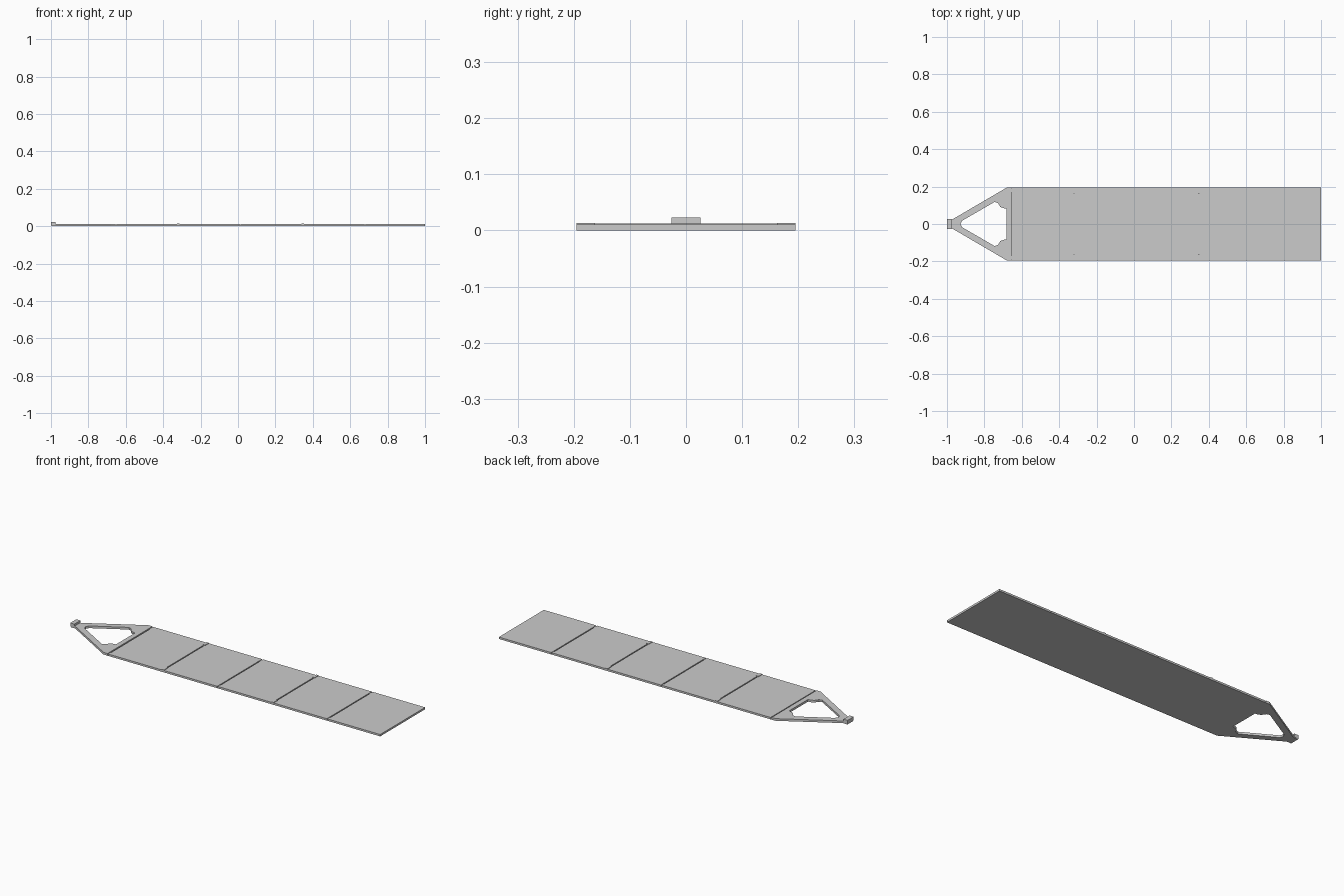
import bpy
import bmesh

if "Cube" in bpy.data.objects:
    bpy.data.objects.remove(bpy.data.objects["Cube"], do_unlink=True)

GREY = (0.6, 0.6, 0.6, 1.0)
grey = bpy.data.materials.new("plain grey")
grey.use_nodes = True
grey.diffuse_color = GREY
grey.node_tree.nodes["Principled BSDF"].inputs["Base Color"].default_value = GREY

HALF_WIDTH = 0.195
THICK = 0.0105
PITCH = 0.333
FIRST_JOINT = -0.653
GAP = 0.006


def finish(name, bm):
    bmesh.ops.recalc_face_normals(bm, faces=bm.faces)
    mesh = bpy.data.meshes.new(name)
    bm.to_mesh(mesh)
    bm.free()
    mesh.materials.append(grey)
    obj = bpy.data.objects.new(name, mesh)
    bpy.context.collection.objects.link(obj)
    return obj


def prism(name, outline, z0, z1):
    """Extrude a flat xy outline from z0 to z1."""
    bm = bmesh.new()
    base = bm.faces.new([bm.verts.new((x, y, z0)) for x, y in outline])
    top = bmesh.ops.extrude_face_region(bm, geom=[base])["geom"]
    for v in top:
        if isinstance(v, bmesh.types.BMVert):
            v.co.z = z1
    # Leave the centre plane open so mirrored halves join cleanly
    seam = [f for f in bm.faces if all(abs(v.co.y) < 1e-5 for v in f.verts)]
    bmesh.ops.delete(bm, geom=seam, context="FACES_ONLY")
    return finish(name, bm)


def box(name, x0, x1, y0, y1, z0, z1):
    return prism(name, [(x0, y0), (x1, y0), (x1, y1), (x0, y1)], z0, z1)


def mirror_y(obj):
    mod = obj.modifiers.new("mirror", "MIRROR")
    mod.use_axis = (False, True, False)
    mod.use_clip = True


# Triangular yoke: one half, mirrored across the centre line
yoke = prism("yoke", [
    (-0.998, 0), (-0.998, 0.025), (-0.972, 0.025), (-0.957, 0.033),
    (-0.68, HALF_WIDTH), (FIRST_JOINT - GAP / 2, HALF_WIDTH),
    (FIRST_JOINT - GAP / 2, 0), (-0.683, 0), (-0.683, 0.082),
    (-0.7, 0.085), (-0.715, 0.092), (-0.728, 0.112), (-0.745, 0.118),
    (-0.918, 0.018), (-0.927, 0),
], 0, 0.012)
mirror_y(yoke)

# Mounting block at the yoke tip
box("tip_block", -1.0, -0.975, -0.026, 0.026, 0.004, 0.0235)

# Five hinged panels with joints between them
for i in range(5):
    joint = FIRST_JOINT + i * PITCH
    end = 1.0 if i == 4 else joint + PITCH - GAP / 2
    box(f"panel_{i + 1}", joint + GAP / 2, end, -HALF_WIDTH, HALF_WIDTH, 0, THICK)

    # Thin web along the floor of the joint
    box(f"joint_strip_{i + 1}", joint - GAP / 2, joint + GAP / 2,
        -HALF_WIDTH, HALF_WIDTH, 0, 0.003)

    # Hinges stand proud on every second joint and are sunk in the others
    if i % 2:
        hinge = box(f"raised_hinge_{i + 1}", joint - 0.007, joint + 0.007,
                    0.162, HALF_WIDTH, 0.003, 0.0135)
    else:
        hinge = box(f"sunken_hinge_{i + 1}", joint - GAP / 2, joint + GAP / 2,
                    0.172, 0.19, 0.003, 0.008)
    mirror_y(hinge)
